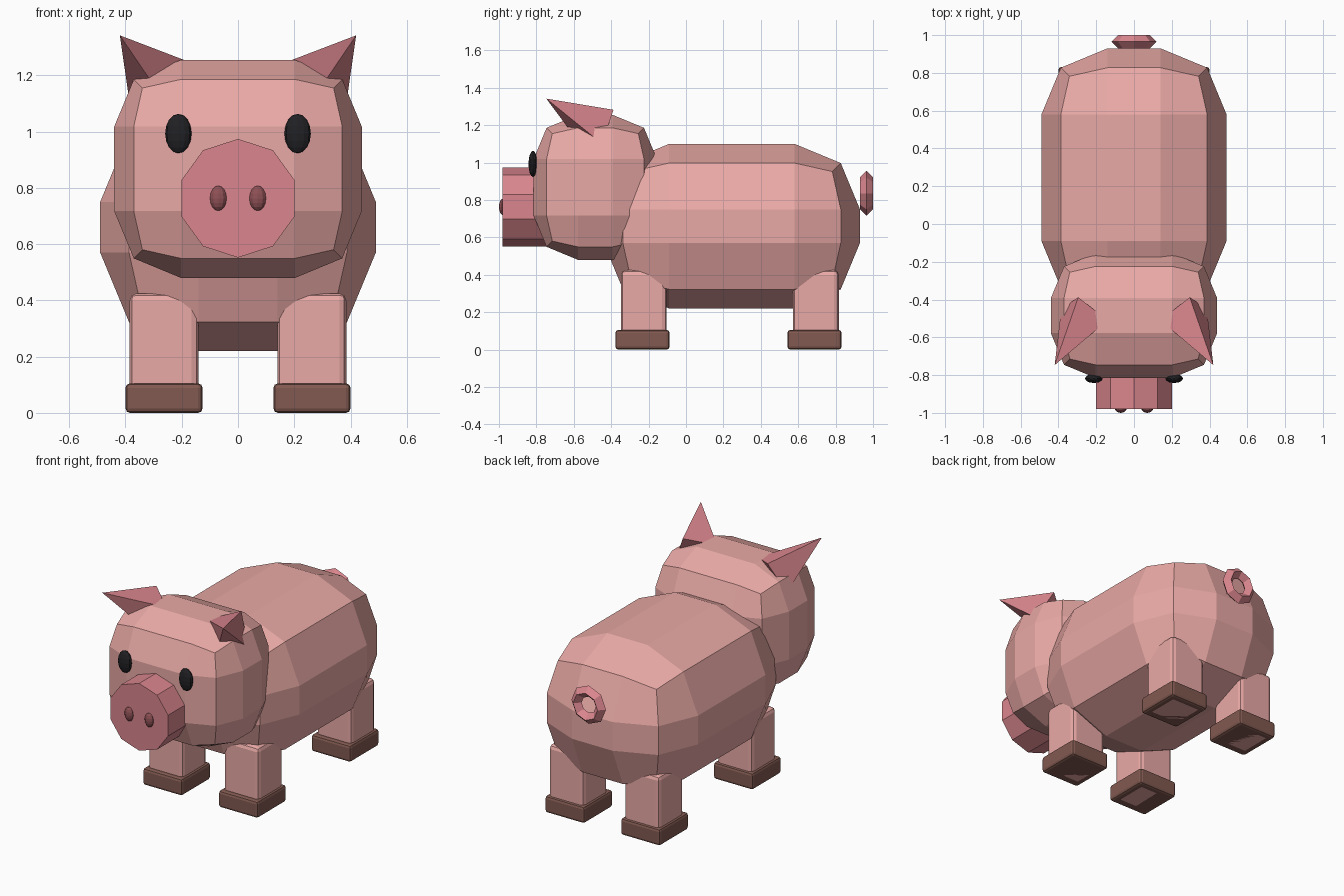
import bpy, bmesh, math
from mathutils import Matrix, Vector

if "Cube" in bpy.data.objects:
    bpy.data.objects.remove(bpy.data.objects["Cube"])


def material(name, rgb):
    m = bpy.data.materials.new(name)
    m.diffuse_color = (*rgb, 1)
    m.use_nodes = True
    m.node_tree.nodes["Principled BSDF"].inputs["Base Color"].default_value = m.diffuse_color
    return m


SKIN = material("skin", (0.82, 0.40, 0.38))
PINK = material("dark_pink", (0.70, 0.24, 0.27))
NOSE = material("nostril", (0.27, 0.08, 0.09))
BROWN = material("hoof_brown", (0.22, 0.10, 0.08))
BLACK = material("eye_black", (0.015, 0.015, 0.018))


def add_object(name, bm, mat):
    bmesh.ops.recalc_face_normals(bm, faces=bm.faces)
    mesh = bpy.data.meshes.new(name)
    bm.to_mesh(mesh)
    bm.free()
    mesh.materials.append(mat)
    ob = bpy.data.objects.new(name, mesh)
    bpy.context.collection.objects.link(ob)
    return ob


def rounded_box(name, lo, hi, bevel, mat):
    lo, hi = Vector(lo), Vector(hi)
    bm = bmesh.new()
    bmesh.ops.create_cube(bm, size=1, matrix=Matrix.Translation((lo + hi) / 2)
                          @ Matrix.Diagonal((*(hi - lo), 1)))
    ob = add_object(name, bm, mat)
    mod = ob.modifiers.new("bevel", 'BEVEL')
    mod.width, mod.segments, mod.limit_method = bevel, 2, 'NONE'
    return ob


def ellipsoid(name, center, radii, segments, rings, mat):
    bm = bmesh.new()
    bmesh.ops.create_uvsphere(bm, u_segments=segments, v_segments=rings, radius=1,
                              matrix=Matrix.Translation(center) @ Matrix.Diagonal((*radii, 1)))
    return add_object(name, bm, mat)


# Body and head: boxes with wide two-step bevels
rounded_box("body", (-0.49, -0.44, 0.22), (0.49, 0.93, 1.10), 0.35, SKIN)
rounded_box("head", (-0.44, -0.815, 0.48), (0.44, -0.155, 1.255), 0.237, SKIN)

# Snout: ten-sided cylinder with a corner at the top
bm = bmesh.new()
bmesh.ops.create_cone(bm, cap_ends=True, segments=10, radius1=0.211, radius2=0.211, depth=0.24,
                      matrix=Matrix.Translation((0, -0.86, 0.763)) @ Matrix.Rotation(math.pi / 2, 4, 'X'))
add_object("snout", bm, PINK)

for side, s in (("right", 1), ("left", -1)):
    # Eyes and nostrils
    ellipsoid("eye_" + side, (s * 0.212, -0.818, 0.993), (0.047, 0.024, 0.07), 12, 8, BLACK)
    ellipsoid("nostril_" + side, (s * 0.07, -0.977, 0.763), (0.031, 0.023, 0.045), 10, 8, NOSE)

    # Ears: tilted four-sided pyramids
    bm = bmesh.new()
    tip = bm.verts.new((s * 0.42, -0.747, 1.342))
    base = [bm.verts.new((s * x, y, z)) for x, y, z in
            ((0.295, -0.388, 1.282), (0.385, -0.448, 1.10), (0.235, -0.545, 1.07), (0.14, -0.51, 1.235))]
    bm.faces.new(base)
    for i in range(4):
        bm.faces.new((base[i], base[(i + 1) % 4], tip))
    add_object("ear_" + side, bm, PINK)

    # Legs and hooves
    for end, y in (("front", -0.233), ("back", 0.687)):
        x = s * 0.263
        rounded_box(f"{end}_leg_{side}", (x - 0.122, y - 0.115, 0), (x + 0.122, y + 0.13, 0.425), 0.025, SKIN)
        rounded_box(f"{end}_hoof_{side}", (x - 0.137, y - 0.145, 0), (x + 0.137, y + 0.145, 0.105), 0.016, BROWN)

# Tail: coarse ring behind the body
bpy.ops.mesh.primitive_torus_add(major_segments=8, minor_segments=4, major_radius=0.085, minor_radius=0.035,
                                 location=(0, 0.965, 0.835), rotation=(math.pi / 2, 0, 0))
tail = bpy.context.object
tail.name = "tail"
tail.data.materials.append(PINK)
